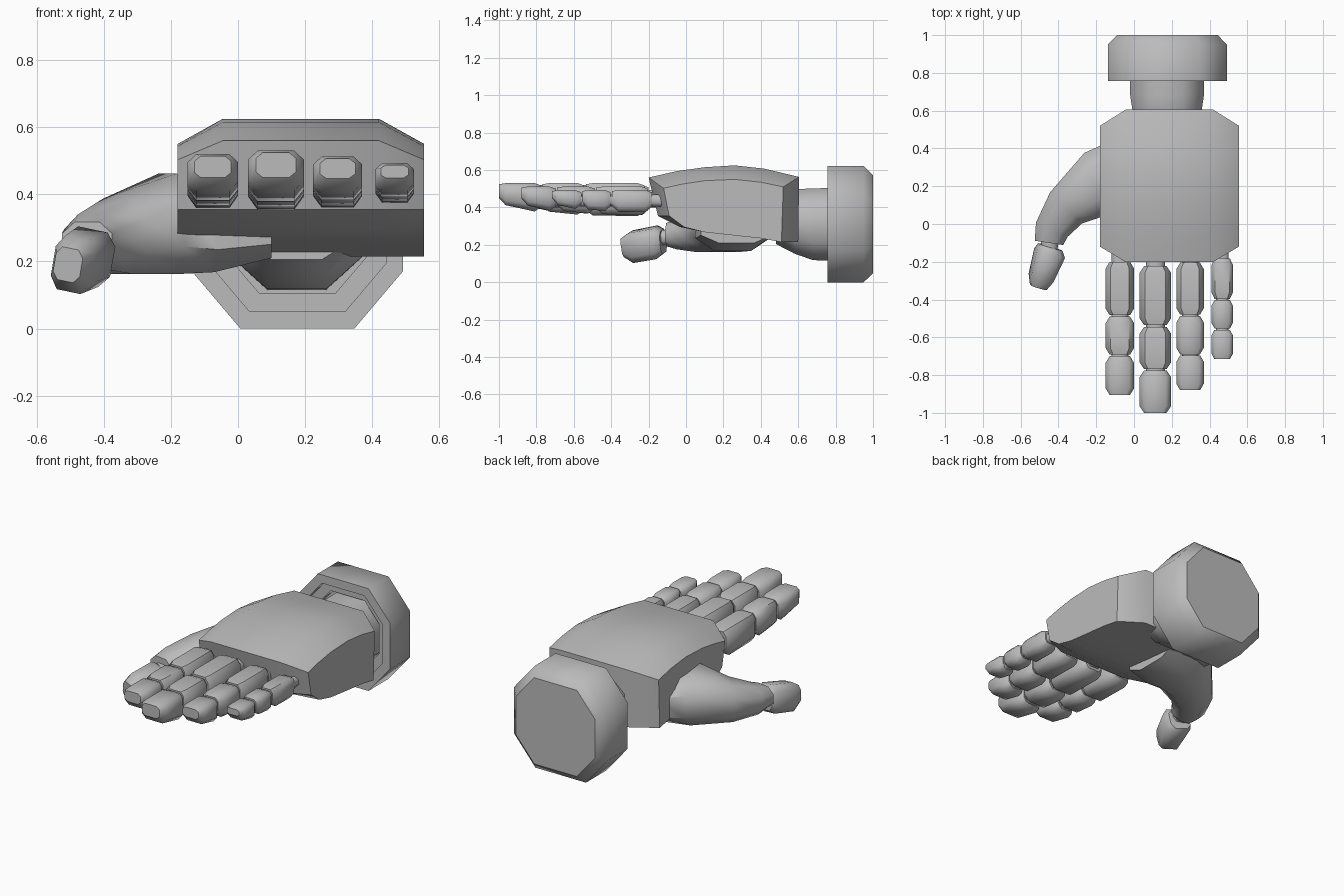
import bpy, bmesh, math
from mathutils import Vector

cube = bpy.data.objects.get("Cube")
if cube:
    bpy.data.objects.remove(cube, do_unlink=True)

# Single matte grey
grey = bpy.data.materials.new("plain grey")
grey.use_nodes = True
grey.diffuse_color = (0.5, 0.5, 0.5, 1)
grey.node_tree.nodes["Principled BSDF"].inputs["Base Color"].default_value = (0.5, 0.5, 0.5, 1)


def octagon(hw, hh, fw=0.55, fh=0.5):
    """Chamfered rectangle; fw and fh are the flat share of each side."""
    a, b = hw * fw, hh * fh
    return [(-a, hh), (a, hh), (hw, b), (hw, -b), (a, -hh), (-a, -hh), (-hw, -b), (-hw, b)]


def ring_y(y, cx, cz, hw, hh, fw=0.55, fh=0.5):
    """Octagon facing along y."""
    return [(cx + u, y, cz + v) for u, v in octagon(hw, hh, fw, fh)]


def ring_dir(center, direction, hw, hh, roll=0, fw=0.5, fh=0.45):
    """Octagon square to a direction."""
    d = Vector(direction).normalized()
    side = d.cross(Vector((0, 0, 1))).normalized()
    up = side.cross(d)
    c, s = math.cos(roll), math.sin(roll)
    return [Vector(center) + side * (u * c - v * s) + up * (u * s + v * c)
            for u, v in octagon(hw, hh, fw, fh)]


def loft(name, rings, angle=50, split_caps=False):
    """Skin eight-point rings into a closed solid."""
    bm = bmesh.new()
    rows = [[bm.verts.new(p) for p in r] for r in rings]
    for a, b in zip(rows, rows[1:]):
        for i in range(8):
            j = (i + 1) % 8
            bm.faces.new((a[i], a[j], b[j], b[i]))
    for r in (rows[0], rows[-1]):
        if split_caps:
            for q in ((0, 1, 6, 7), (1, 2, 5, 6), (2, 3, 4, 5)):
                bm.faces.new([r[k] for k in q])
        else:
            cap = bm.faces.new(r)
            for e in cap.edges:
                e.smooth = False
    bmesh.ops.recalc_face_normals(bm, faces=bm.faces)
    mesh = bpy.data.meshes.new(name)
    bm.to_mesh(mesh)
    bm.free()
    mesh.materials.append(grey)
    ob = bpy.data.objects.new(name, mesh)
    bpy.context.collection.objects.link(ob)
    bpy.ops.object.select_all(action='DESELECT')
    ob.select_set(True)
    bpy.context.view_layer.objects.active = ob
    bpy.ops.object.shade_smooth_by_angle(angle=math.radians(angle))
    return ob


# Palm: domed back of the hand, sloping underside, clipped corners
# (inner top y, outer top y, inner top z, outer top z, inner bottom y, outer bottom y, bottom z)
palm_rows = [
    (-0.20, -0.12, 0.560, 0.503, -0.15, -0.09, 0.355),
    (-0.05, -0.02, 0.594, 0.525, -0.03, -0.01, 0.295),
    (0.10, 0.10, 0.615, 0.543, 0.10, 0.10, 0.268),
    (0.26, 0.26, 0.625, 0.550, 0.26, 0.26, 0.250),
    (0.42, 0.40, 0.607, 0.535, 0.42, 0.40, 0.235),
    (0.605, 0.52, 0.563, 0.510, 0.60, 0.51, 0.215),
]
XO, XI, XJ, XP = -0.18, -0.045, 0.42, 0.555
palm = []
for yi, yo, zi, zo, bi, bo, zb in palm_rows:
    palm.append([(XO, yo, zo), (XI, yi, zi), (XJ, yi, zi), (XP, yo, zo),
                 (XP, bo, zb), (XJ, bi, zb), (XI, bi, zb), (XO, bo, zb)])
loft("palm", palm, angle=33, split_caps=True)

# Wrist, narrowing into the palm
loft("wrist", [ring_y(y, 0.175, cz, hw, hh, 0.45, 0.5) for y, cz, hw, hh in (
    (0.48, 0.32, 0.165, 0.115), (0.58, 0.325, 0.18, 0.172),
    (0.68, 0.31, 0.195, 0.192), (0.86, 0.31, 0.195, 0.195))])

# Cuff with a stepped recess facing the hand
loft("cuff", [ring_y(y, 0.177, 0.311, r + 0.004, r, 0.54, 0.45) for y, r in (
    (1.0, 0.262), (0.95, 0.311), (0.757, 0.311), (0.757, 0.26),
    (0.80, 0.26), (0.80, 0.206), (0.85, 0.206))])


# Fingers: three tapered blocks each, linked by narrow joints
def phalanx(name, x, hw, back, front, top, bot_back, bot_front):
    rings = []
    b = min(0.035, (back - front) * 0.2)
    for y, w, drop, lift in ((back, 0.72, 0.012, 0.03), (back - b, 1, 0, 0),
                             (front + b, 1, 0, 0), (front, 0.72, 0.006, 0.03)):
        t = (back - y) / (back - front)
        lo = bot_back + (bot_front - bot_back) * t + lift
        hi = top - drop
        rings.append(ring_y(y, x, (lo + hi) / 2, hw * w, (hi - lo) / 2, 0.66, 0.55))
    loft(name, rings)


fingers = {
    "index": (-0.075, 0.075, 0.520, 0.358, (-0.20, -0.483, -0.49, -0.692, -0.70, -0.905)),
    "middle": (0.113, 0.083, 0.530, 0.353, (-0.223, -0.535, -0.545, -0.768, -0.775, -1.0)),
    "ring": (0.297, 0.073, 0.512, 0.360, (-0.205, -0.48, -0.487, -0.69, -0.695, -0.88)),
    "little": (0.467, 0.057, 0.493, 0.374, (-0.183, -0.396, -0.403, -0.553, -0.56, -0.716)),
}
for label, (x, hw, top, bot, ys) in fingers.items():
    h = top - bot
    for k, (lo_b, lo_f) in enumerate(((0.0, 0.03), (0.03, 0.16), (0.1, 0.38))):
        phalanx(f"{label}_finger_segment_{k + 1}", x, hw, ys[2 * k], ys[2 * k + 1],
                top, bot + h * lo_b, bot + h * lo_f)
        start = -0.08 if k == 0 else ys[2 * k] + 0.04
        loft(f"{label}_finger_joint_{k + 1}",
             [ring_y(y, x, bot + h * 0.53, hw * 0.6, h * 0.27)
              for y in (start, ys[2 * k] - 0.03)])

# Thumb base: broad mound under the palm sweeping out to the side
loft("thumb_base", [ring_dir(*r) for r in (
    ((0.10, 0.27, 0.285), (-1, 0.0, 0), 0.19, 0.075),
    ((-0.08, 0.25, 0.29), (-1, -0.1, 0), 0.20, 0.122),
    ((-0.21, 0.21, 0.312), (-0.95, -0.30, 0), 0.175, 0.150),
    ((-0.36, 0.085, 0.275), (-0.70, -0.72, 0), 0.118, 0.112),
    ((-0.435, -0.03, 0.258), (-0.40, -0.90, 0), 0.092, 0.082),
    ((-0.45, -0.10, 0.255), (-0.15, -1, 0), 0.076, 0.062))])

# Thumb joint and tip
loft("thumb_joint", [ring_dir(*r) for r in (
    ((-0.445, -0.06, 0.245), (-0.2, -1, 0), 0.045, 0.04),
    ((-0.45, -0.16, 0.235), (-0.2, -1, 0), 0.045, 0.04))])
loft("thumb_tip", [ring_dir(*r, 0.2, 0.6, 0.55) for r in (
    ((-0.443, -0.122, 0.218), (-0.3, -1, -0.05), 0.062, 0.062),
    ((-0.447, -0.155, 0.214), (-0.3, -1, -0.05), 0.078, 0.083),
    ((-0.492, -0.285, 0.190), (-0.3, -1, -0.1), 0.062, 0.082),
    ((-0.507, -0.335, 0.190), (-0.3, -1, -0.1), 0.042, 0.050))])
